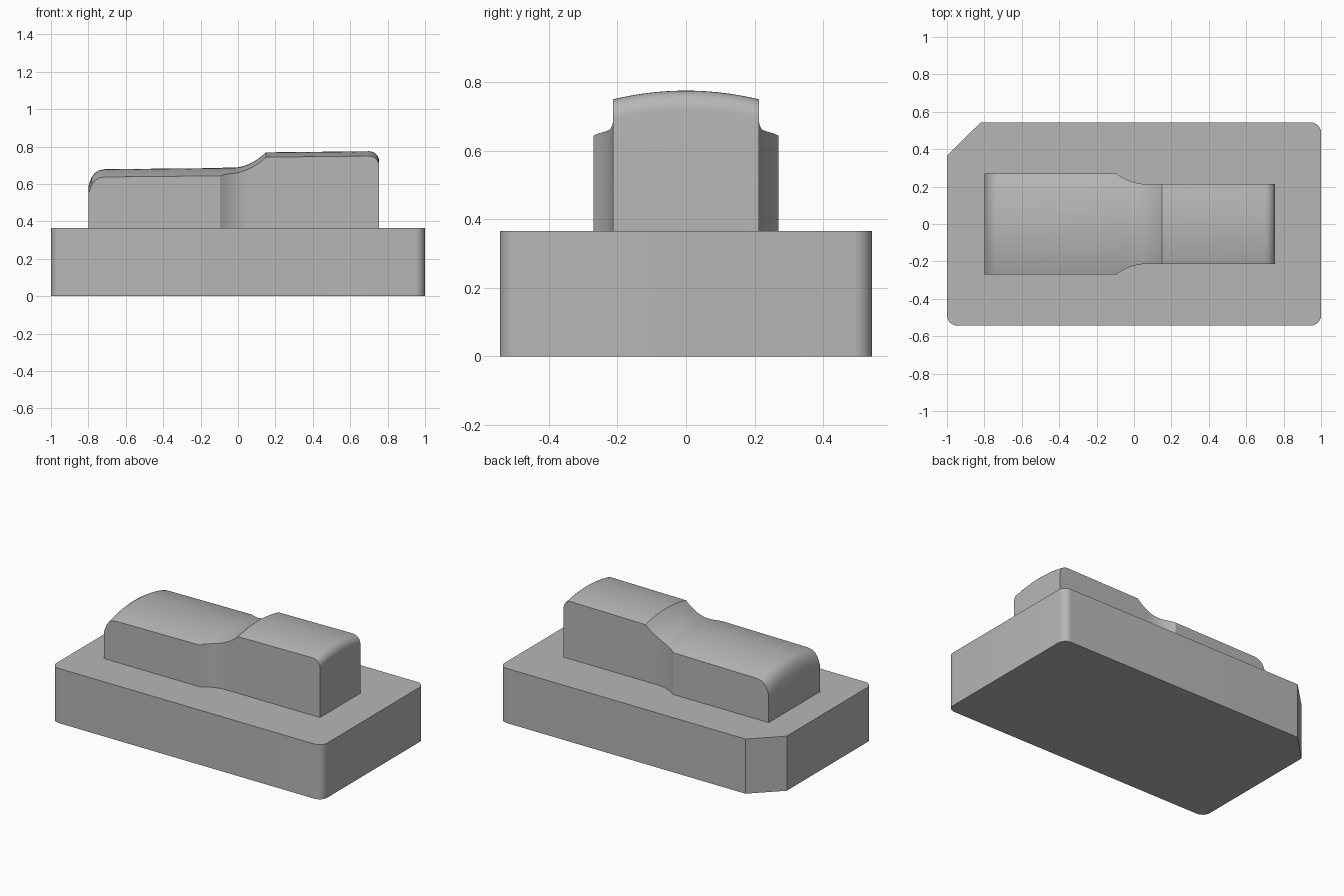
import bpy
import bmesh
from math import sin, cos, pi, sqrt

cube = bpy.data.objects.get("Cube")
if cube:
    bpy.data.objects.remove(cube, do_unlink=True)

# Single plain grey
GREY = (0.47, 0.47, 0.47, 1)
grey = bpy.data.materials.new("plain grey")
grey.use_nodes = True
grey.diffuse_color = GREY
grey.node_tree.nodes["Principled BSDF"].inputs["Base Color"].default_value = GREY


def loft(name, rings):
    """Skin a row of equal-length closed rings and cap both ends."""
    bm = bmesh.new()
    rows = [[bm.verts.new(p) for p in ring] for ring in rings]
    count = len(rows[0])
    for a, b in zip(rows, rows[1:]):
        for i in range(count):
            j = (i + 1) % count
            bm.faces.new((a[i], a[j], b[j], b[i]))
    bm.faces.new(rows[0])
    bm.faces.new(rows[-1])
    bmesh.ops.recalc_face_normals(bm, faces=bm.faces)
    mesh = bpy.data.meshes.new(name)
    bm.to_mesh(mesh)
    bm.free()
    mesh.materials.append(grey)
    obj = bpy.data.objects.new(name, mesh)
    bpy.context.collection.objects.link(obj)
    bpy.ops.object.select_all(action="DESELECT")
    obj.select_set(True)
    bpy.context.view_layer.objects.active = obj
    bpy.ops.object.shade_smooth_by_angle(angle=pi / 7)
    return obj


# Base block: three rounded corners and one cut corner
HX, HY, TOP, R = 1.0, 0.543, 0.365, 0.055
outline = []
for k, (sx, sy) in enumerate([(1, 1), (-1, 1), (-1, -1), (1, -1)]):
    if (sx, sy) == (-1, 1):
        outline += [(-0.82, HY), (-HX, 0.365)]
        continue
    for s in range(9):
        a = (k + s / 8) * pi / 2
        outline.append((sx * (HX - R) + R * cos(a), sy * (HY - R) + R * sin(a)))
loft("base_block", [[(x, y, z) for x, y in outline] for z in (0, TOP)])


# Stepped upper body: ridge height and half width along x
WIDE, NARROW, CROWN = 0.27, 0.213, 0.9
ridge = [(-0.8, 0.59), (-0.783, 0.635), (-0.765, 0.66), (-0.743, 0.673),
         (-0.713, 0.679), (-0.095, 0.685)]
START, STEP, RISE = -0.03, 0.15, 0.082
for s in range(1, 17):
    x = -0.095 + (STEP + 0.095) * s / 16
    t = max(0, (x - START) / (STEP - START))
    ridge.append((x, 0.687 + RISE * t ** 2))
# Rounded tall end
F = 0.055
for s in range(9):
    a = s / 8 * pi / 2
    ridge.append((0.7 + F * sin(a), 0.775 - F + F * cos(a)))


def half_width(x):
    t = min(max((x + 0.095) / 0.175, 0), 1)
    # quarter-ellipse cove from the wide part into the narrow part
    return NARROW + (WIDE - NARROW) * (1 - t) ** 2.2


def section(x, z):
    w = half_width(x)
    ring = [(x, -w, TOP - 0.005)]
    for i in range(25):
        y = w * (i / 12 - 1)
        ring.append((x, y, z - CROWN + sqrt(CROWN ** 2 - y ** 2)))
    return ring + [(x, w, TOP - 0.005)]


loft("stepped_upper_body", [section(x, z) for x, z in ridge])
